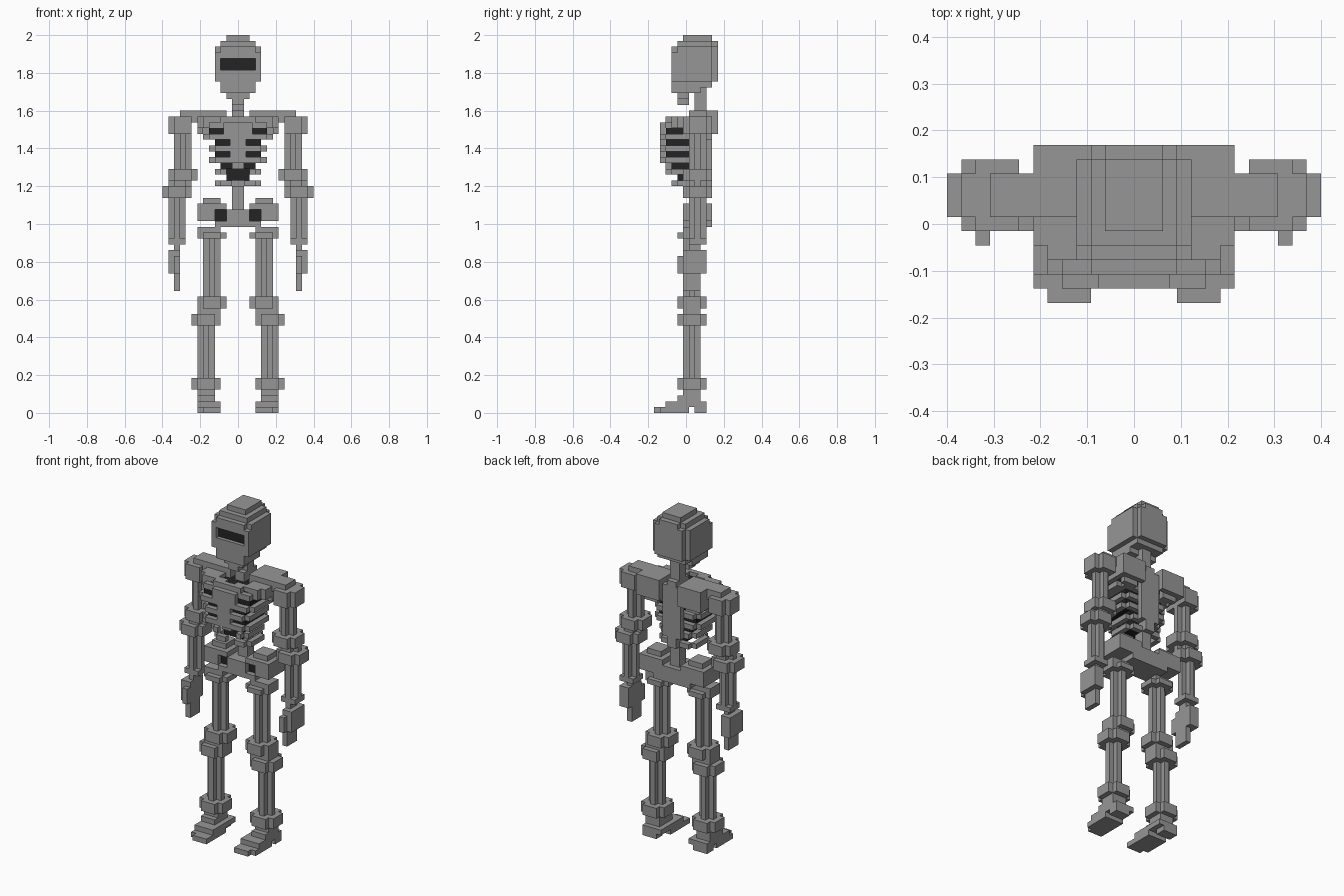
import bpy, bmesh

V = 2 / 65  # size of one grid cell

cube = bpy.data.objects.get("Cube")
if cube:
    bpy.data.objects.remove(cube, do_unlink=True)


def material(name, value):
    m = bpy.data.materials.new(name)
    m.use_nodes = True
    col = (value, value, value, 1)
    m.diffuse_color = col
    m.node_tree.nodes["Principled BSDF"].inputs["Base Color"].default_value = col
    return m


BONE = material("bone_grey", 0.305)
DARK = material("hollow_dark", 0.017)


def part(name, boxes, mat=BONE, mirror=False):
    """One mesh from boxes (x0, x1, y0, y1, z0, z1) in grid cells."""
    bm = bmesh.new()
    for x0, x1, y0, y1, z0, z1 in boxes:
        vs = bmesh.ops.create_cube(bm, size=1)["verts"]
        for v in vs:
            v.co.x = (x1 if v.co.x > 0 else x0) * V
            v.co.y = ((y1 if v.co.y > 0 else y0) - 5.5) * V
            v.co.z = (z1 if v.co.z > 0 else z0) * V
    me = bpy.data.meshes.new(name)
    bm.to_mesh(me)
    bm.free()
    me.materials.append(mat)
    ob = bpy.data.objects.new(name, me)
    bpy.context.collection.objects.link(ob)
    if mirror:
        ob.modifiers.new("Mirror", 'MIRROR').use_axis = (True, False, False)
    return ob


def cross(cx, cy, r, z0, z1):
    """Square column with its corner cells cut away."""
    s = r - 1
    return [(cx - r, cx + r, cy - s, cy + s, z0, z1),
            (cx - s, cx + s, cy - r, cy - s, z0, z1),
            (cx - s, cx + s, cy + s, cy + r, z0, z1)]


def rib(w, front, z0, z1, gap=0, back=9):
    """Rounded ring, optionally open at the front."""
    out = []
    for s in (-1, 1):
        def add(a, b, y0, y1):
            out.append((min(s * a, s * b), max(s * a, s * b), y0, y1, z0, z1))
        add(w - 1, w, front + 1, back - 1)
        add(gap, w - 1, front, front + 1)
        add(0, w - 1, back - 1, back)
        if w > 5:
            add(w - 2, w - 1, front + 1, back - 1)
    return out


# Skull: crown, sides, brow, cheeks, upper jaw
part("skull", [
    (-2, 2, 5, 10, 64, 65), (-3, 3, 4, 10, 63, 64), (-2, 2, 10, 11, 63, 64),
    (-4, 4, 4, 10, 58, 63), (-3, 3, 10, 11, 58, 63),
    (-3, 3, 3, 4, 61, 63), (-4, -3, 3, 4, 59, 62), (3, 4, 3, 4, 59, 62),
    (-4, 4, 3, 10, 57, 59), (-3, 3, 10, 11, 57, 58),
    (-3, 3, 4, 10, 56, 57), (-3, 3, 3, 8, 55, 57)])
part("eye_band", [(-3, 3, 3.7, 4, 59, 61)], DARK)
part("jaw", [(-2, 2, 4, 6, 54, 55), (-1, 1, 4, 6, 53, 54)])

# Spine
part("neck", [(-1, 1, 7, 9, 50, 56), (-1, 1, 6, 9, 49, 52)])
part("spine", [(-1, 1, 8, 10, 39, 52), (-1, 1, 7, 9, 34, 39),
               (-2, 2, 9, 10, 41, 51)])

# Shoulder blades and collar bones
part("shoulder_blade", [(2, 7, 6, 10, 50, 52), (2, 7, 10, 11, 48, 52),
                        (3, 6, 9, 10, 47, 50), (6, 7, 6, 10, 48, 50)], mirror=True)
part("collar_bone", [(1, 3, 2, 4, 50, 51), (3, 6, 3, 6, 50, 51),
                     (4, 7, 4, 6, 49, 51)], mirror=True)

# Rib cage
ribs = []
for w, front, z0, z1, gap in [(6, 2, 49, 50, 0), (6, 1, 47, 48, 0),
                              (5, 1, 45, 46, 0), (5, 1, 43, 44, 0),
                              (4, 2, 41, 42, 2), (4, 3, 39, 40, 1)]:
    ribs += rib(w, front, z0, z1, gap)
part("ribs", ribs)
part("breast_bone", [(-2.5, 2.5, 1, 2, 48, 50), (-1.4, 1.4, 1, 2, 43, 48),
                     (-1, 1, 2, 3, 42, 43), (-3, 3, 2, 3, 50, 51)])
part("chest_hollow", [(-5, 5, 2.1, 8, 48, 49), (-4, 4, 2.1, 8, 43, 48),
                      (-4, 4, 3, 8, 49, 50.2), (-3, 3, 3, 8, 42, 43),
                      (-2, 2, 4, 8, 40, 42)], DARK)

# Pelvis
part("pelvis", [(-2, 2, 5, 9, 32, 35), (-4, 4, 7, 10, 32, 35)])
part("hip", [(4, 7, 5, 10, 33, 36), (2, 4, 5, 10, 35, 36), (2, 4, 7, 10, 33, 35),
             (3, 6, 6, 9, 36, 37), (2, 4, 5, 7, 32, 33)], mirror=True)
part("pelvis_hollow", [(2, 4, 6, 6.95, 33, 35)], DARK, mirror=True)

# Arms
part("shoulder", [(7, 10, 6, 9, 50, 52), (8, 11, 5, 10, 48, 51),
                  (11, 12, 6, 9, 48, 51)], mirror=True)
part("upper_arm", cross(9.5, 7.5, 1.5, 42, 48), mirror=True)
part("elbow", cross(9.5, 7.5, 2.5, 40, 42) + cross(9.5, 7.5, 1.5, 39, 40)
     + cross(10.5, 7.5, 2.5, 37, 39) + cross(10.5, 7.5, 1.5, 39, 40), mirror=True)
part("forearm", cross(10.5, 7.5, 1.5, 30, 37) + [(9, 12, 6, 9, 29, 30)], mirror=True)
part("hand", [(10, 11, 6, 8, 28, 29), (10, 12, 5, 9, 24, 28),
              (10, 11, 4, 5, 24, 27), (10, 11, 5, 8, 21, 24)], mirror=True)

# Legs
part("thigh", [(3, 7, 5, 8, 31, 32)] + cross(4.5, 6.5, 2.5, 30, 31)
     + cross(4.5, 6.5, 1.5, 20, 30), mirror=True)
part("knee", cross(4.5, 6.5, 2.5, 18, 20) + [(3, 7, 5, 8, 17, 18)]
     + cross(5.5, 6.5, 2.5, 15, 17), mirror=True)
part("shin", cross(5.5, 6.5, 1.5, 6, 15), mirror=True)
part("ankle", cross(5.5, 6.5, 2.5, 4, 6) + [(4, 7, 5, 8, 2, 4)], mirror=True)
part("foot", [(3, 7, 2, 9, 1, 2), (4, 7, 4, 6, 2, 3), (3, 6, 0, 1, 0, 1),
              (3, 7, 1, 6, 0, 1), (4, 7, 7, 9, 0, 1)], mirror=True)
